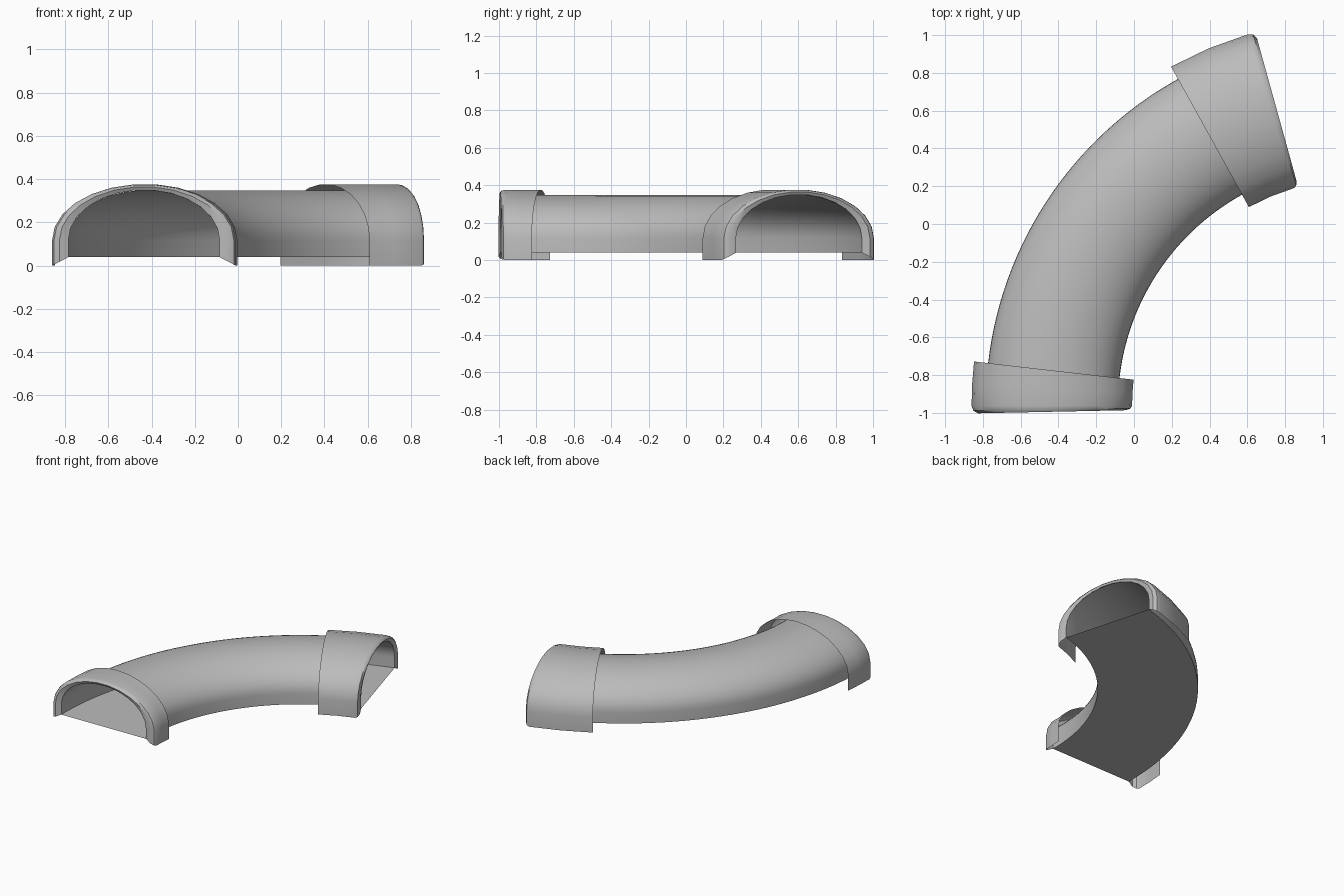
import bpy, bmesh
from math import sin, cos, pi, radians

cube = bpy.data.objects.get("Cube")
if cube:
    bpy.data.objects.remove(cube, do_unlink=True)

grey = bpy.data.materials.new("plain grey")
grey.use_nodes = True
GREY = (0.5, 0.5, 0.5, 1)
grey.diffuse_color = GREY
grey.node_tree.nodes["Principled BSDF"].inputs["Base Color"].default_value = GREY

# The bend is an arc; headings are tangent angles in degrees
CENTRE, RADIUS = (1.19, -0.96), 1.625
FRONT_END, FRONT_CUT, BACK_CUT, BACK_END = 91.2, 83.5, 29.0, 15.5
FLOOR, SPRING = 0.047, 0.125


def arch(half_width, top, foot, steps=13):
    """Half-pipe section: straight legs below an elliptical arch."""
    curve = [(half_width * cos(pi * i / steps), SPRING + (top - SPRING) * sin(pi * i / steps))
             for i in range(steps + 1)]
    return [(half_width, foot)] + curve + [(-half_width, foot)]


def place(section, heading):
    """Stand a section across the arc at the given heading."""
    a = radians(heading)
    return [(CENTRE[0] - (RADIUS - u) * sin(a), CENTRE[1] + (RADIUS - u) * cos(a), z)
            for u, z in section]


def blend(p, q, t):
    return [(a + (c - a) * t, b + (d - b) * t) for (a, b), (c, d) in zip(p, q)]


def loft(name, rings, angle=35):
    """Skin a row of open rings into one smooth sheet."""
    bm = bmesh.new()
    rows = [[bm.verts.new(p) for p in ring] for ring in rings]
    for r, s in zip(rows, rows[1:]):
        for i in range(len(r) - 1):
            bm.faces.new((r[i], r[i + 1], s[i + 1], s[i]))
    mesh = bpy.data.meshes.new(name)
    bm.to_mesh(mesh)
    bm.free()
    mesh.materials.append(grey)
    obj = bpy.data.objects.new(name, mesh)
    bpy.context.collection.objects.link(obj)
    bpy.ops.object.select_all(action="DESELECT")
    obj.select_set(True)
    bpy.context.view_layer.objects.active = obj
    bpy.ops.object.shade_smooth_by_angle(angle=radians(angle))
    return obj


def headings(start, end, count):
    return [start + (end - start) * i / count for i in range(count + 1)]


tube = arch(0.35, 0.356, FLOOR, 26)
tube_coarse = arch(0.35, 0.358, FLOOR)
collar = arch(0.425, 0.385, 0.008)

# Curved half pipe and its flat floor
path = headings(BACK_END + 0.3, FRONT_END - 0.3, 40)
loft("pipe_shell", [place(tube, h) for h in path])
loft("pipe_floor", [place([(-0.35, FLOOR), (0.35, FLOOR)], h) for h in path])


# Collars: open sleeves with a rounded lip closing onto the pipe mouth
def make_collar(name, cut, end):
    back = 1 if cut > end else -1
    rings = [place(collar, h) for h in headings(cut, end + back * 1.1, 2)]
    rings.append(place(blend(collar, tube_coarse, 0.12), end + back * 0.4))
    rings.append(place(blend(collar, tube_coarse, 0.45), end))
    rings.append(place(tube_coarse, end + back * 0.3))
    if back < 0:
        rings.reverse()
    loft(name, [r[::-1] for r in reversed(rings)] if back < 0 else rings[::-1])


make_collar("front_collar", FRONT_CUT, FRONT_END)
make_collar("back_collar", BACK_CUT, BACK_END)

# Settle on the ground
low = min(v.co.z for o in bpy.data.objects if o.type == "MESH" for v in o.data.vertices)
for o in bpy.data.objects:
    if o.type == "MESH":
        o.location.z -= low
